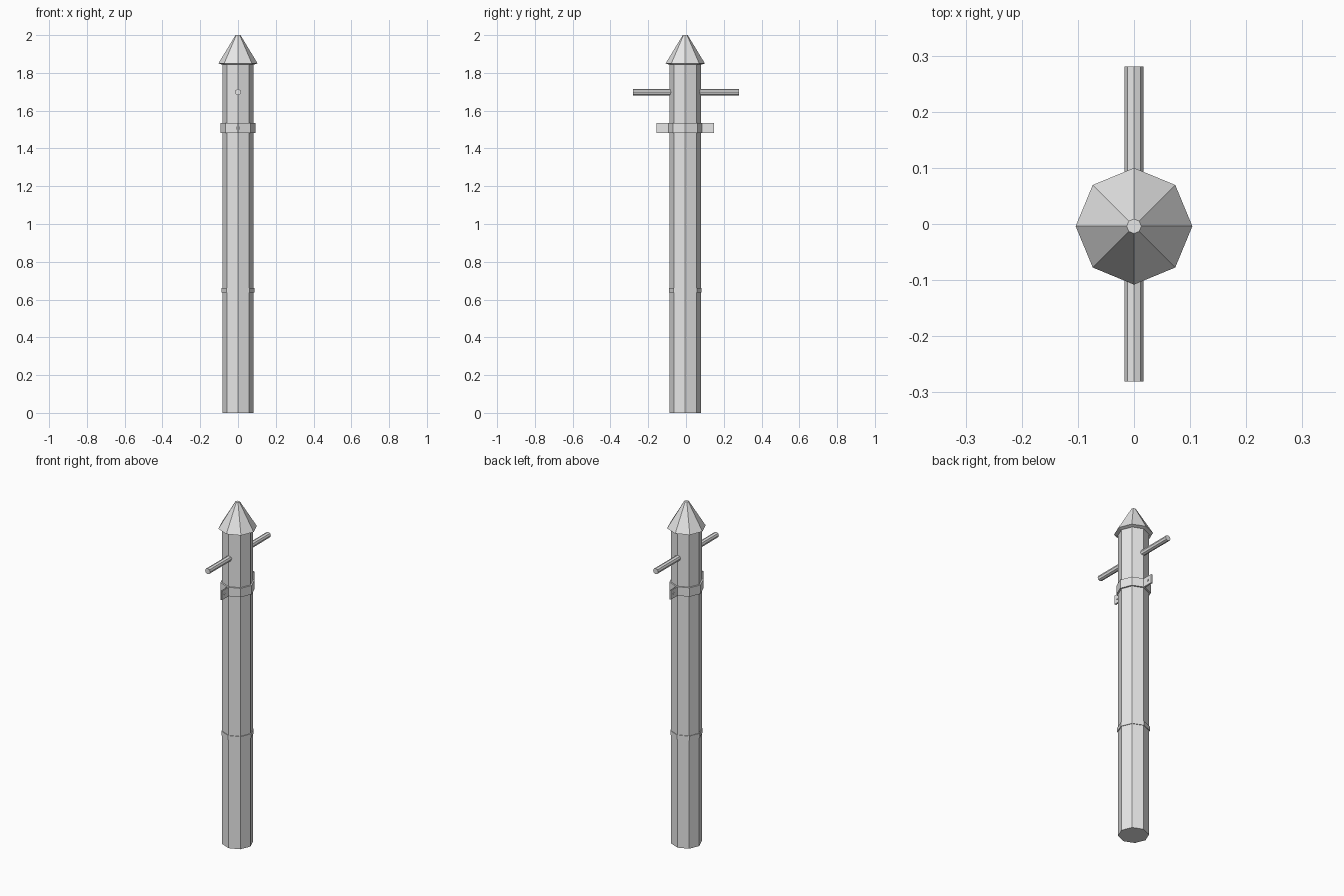
import bpy
import math
from mathutils import Matrix

if "Cube" in bpy.data.objects:
    bpy.data.objects.remove(bpy.data.objects["Cube"])

steel = bpy.data.materials.new("grey steel")
steel.diffuse_color = (0.8, 0.8, 0.8, 1)
steel.use_nodes = True
steel.node_tree.nodes["Principled BSDF"].inputs["Base Color"].default_value = steel.diffuse_color

CY = -0.004  # post axis sits slightly in front of the rod centre


def lathe(name, profile, centre=(0, CY, 0), sides=8, axis=None):
    """Closed faceted solid from (radius, height) pairs."""
    verts, faces = [], []
    for r, z in profile:
        for i in range(sides):
            a = 2 * math.pi * i / sides
            verts.append((r * math.cos(a), r * math.sin(a), z))
    for k in range(len(profile) - 1):
        for i in range(sides):
            j = (i + 1) % sides
            a, b = k * sides, (k + 1) * sides
            faces.append((a + i, a + j, b + j, b + i))
    faces.append(tuple(reversed(range(sides))))
    last = (len(profile) - 1) * sides
    faces.append(tuple(range(last, last + sides)))
    me = bpy.data.meshes.new(name)
    me.from_pydata(verts, [], faces)
    if axis == 'X':
        me.transform(Matrix.Rotation(math.pi / 2, 4, 'Y'))
    elif axis == 'Y':
        me.transform(Matrix.Rotation(-math.pi / 2, 4, 'X'))
    me.materials.append(steel)
    ob = bpy.data.objects.new(name, me)
    ob.location = centre
    bpy.context.collection.objects.link(ob)
    return ob


def box(name, centre, size):
    bpy.ops.mesh.primitive_cube_add(size=1, location=centre)
    ob = bpy.context.object
    ob.name = name
    ob.scale = size
    ob.data.materials.append(steel)
    return ob


# Post and pointed cap
lathe("post", [(0.083, 0), (0.083, 1.848)])
lathe("cap", [(0.085, 1.844), (0.104, 1.85), (0.013, 2.0)])

# Cross rod through the post
lathe("cross_rod", [(0.0165, -0.281), (0.0165, 0.281)], (0, 0, 1.698), axis='Y')

# Upper clamp with bolted lugs, and thin lower joint band
lathe("clamp_band", [(0.092, 1.482), (0.092, 1.534)])
lathe("joint_band", [(0.087, 0.637), (0.087, 0.662)])
for side, label in ((-1, "front"), (1, "back")):
    for half in (-1, 1):
        box(label + "_clamp_lug", (half * 0.003, CY + side * 0.119, 1.508),
            (0.004, 0.066, 0.052))
    lathe(label + "_clamp_bolt", [(0.008, -0.009), (0.008, 0.009)],
          (0, CY + side * 0.125, 1.508), sides=6, axis='X')
